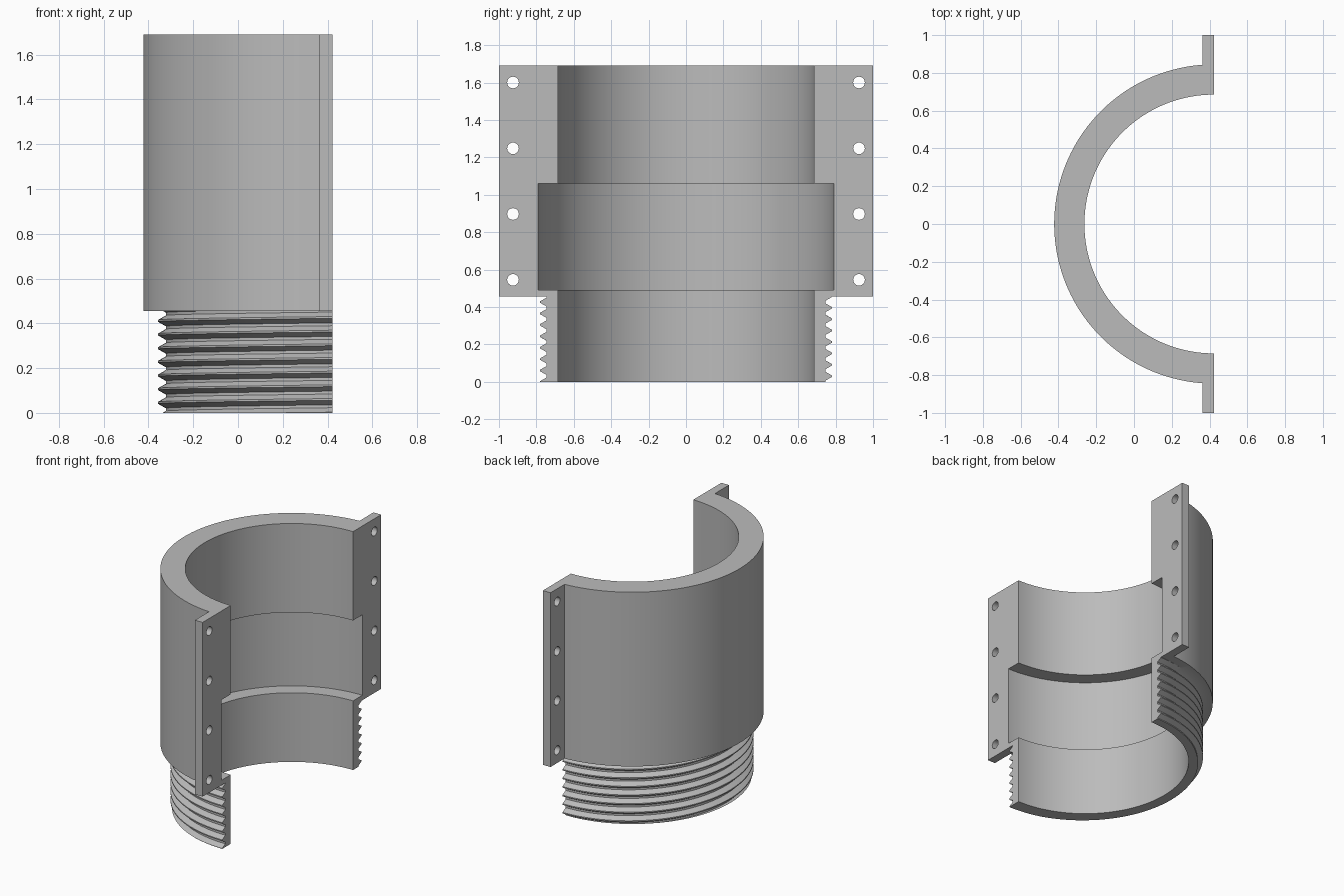
import bpy, bmesh
from math import pi, sin, cos

if "Cube" in bpy.data.objects:
    bpy.data.objects.remove(bpy.data.objects["Cube"])

AXIS_X = 0.4225            # split plane of the half shell
TOP, NECK = 1.69, 0.455    # body top and underside
OUTER, INNER, GROOVE = 0.845, 0.685, 0.79
PITCH, CREST, DEPTH, FLANK, FLAT = 0.061, 0.78, 0.035, 0.02, 0.004
STEPS = 96

grey = bpy.data.materials.new("plain grey")
grey.use_nodes = True
colour = (0.5, 0.5, 0.5, 1)
grey.diffuse_color = colour
grey.node_tree.nodes["Principled BSDF"].inputs["Base Color"].default_value = colour


def finish(bm, name):
    bmesh.ops.remove_doubles(bm, verts=bm.verts, dist=1e-5)
    bmesh.ops.recalc_face_normals(bm, faces=bm.faces)
    mesh = bpy.data.meshes.new(name)
    bm.to_mesh(mesh)
    bm.free()
    mesh.materials.append(grey)
    obj = bpy.data.objects.new(name, mesh)
    bpy.context.collection.objects.link(obj)
    return obj


def select_only(obj):
    bpy.ops.object.select_all(action='DESELECT')
    obj.select_set(True)
    bpy.context.view_layer.objects.active = obj


def section(angle):
    """Wall section as (radius, z); the thread climbs with the angle."""
    start = 0.045 + PITCH * (angle - pi) / (2 * pi)
    points = []
    for turn in range(-2, 10):
        for offset in (-FLAT - FLANK, -FLAT, FLAT, FLAT + FLANK):
            z = min(max(start + turn * PITCH + offset, 0), NECK)
            away = abs((z - start + PITCH / 2) % PITCH - PITCH / 2)
            drop = min(max((away - FLAT) / FLANK, 0), 1)
            points.append((CREST - DEPTH * drop, z))
    return points + [(OUTER, NECK), (OUTER, TOP), (INNER, TOP), (INNER, 1.06),
                     (GROOVE, 1.06), (GROOVE, 0.49), (INNER, 0.49), (INNER, 0)]


# Half shell with inner groove and outer thread, swept through half a turn
bm = bmesh.new()
rings = []
for i in range(STEPS + 1):
    a = pi / 2 + pi * i / STEPS
    rings.append([bm.verts.new((AXIS_X + r * cos(a), r * sin(a), z))
                  for r, z in section(a)])
for ring, following in zip(rings, rings[1:]):
    for j in range(len(ring)):
        bm.faces.new((ring[j - 1], ring[j], following[j], following[j - 1]))
bm.faces.new(rings[0])
bm.faces.new(rings[-1])
shell = finish(bm, "threaded_half_shell")
select_only(shell)
bpy.ops.object.shade_smooth_by_angle(angle=pi / 6)


# Bolt flanges with four drilled holes each
def flange(name, side):
    low, high, x_in = 0.843, 1.0, 0.3625
    bm = bmesh.new()
    bmesh.ops.create_cube(bm, size=1)
    for v in bm.verts:
        v.co = (AXIS_X if v.co.x > 0 else x_in,
                side * (high if v.co.y > 0 else low),
                TOP if v.co.z > 0 else NECK)
    plate = finish(bm, name)

    bm = bmesh.new()
    for z in (0.545, 0.897, 1.248, 1.6):
        hole = bmesh.ops.create_cone(bm, cap_ends=True, segments=32,
                                     radius1=0.031, radius2=0.031, depth=0.3)
        for v in hole["verts"]:
            x, y, h = v.co
            v.co = (AXIS_X + h, side * 0.925 + y, z + x)
    cutter = finish(bm, name + "_cutter")
    cutter.hide_render = True
    select_only(plate)
    cut = plate.modifiers.new("holes", 'BOOLEAN')
    cut.operation, cut.solver, cut.object = 'DIFFERENCE', 'EXACT', cutter
    bpy.ops.object.modifier_apply(modifier=cut.name)
    bpy.data.objects.remove(cutter)
    bpy.ops.object.shade_smooth_by_angle(angle=pi / 6)


flange("front_flange", -1)
flange("back_flange", 1)
